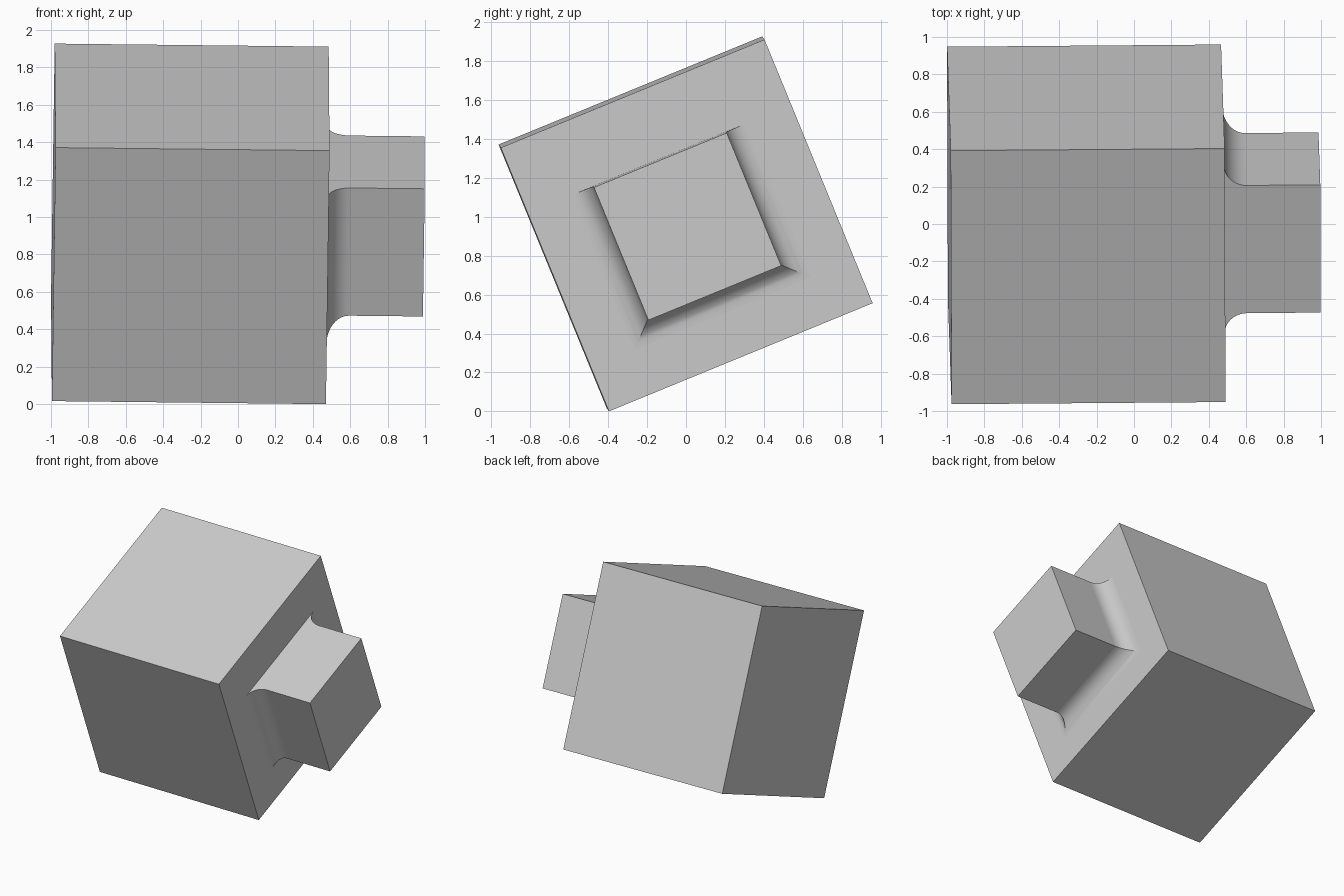
import bpy, bmesh, math
from mathutils import Matrix, Vector

if "Cube" in bpy.data.objects:
    bpy.data.objects.remove(bpy.data.objects["Cube"])

HALF = 0.7325      # half side of the large block
BOSS = 0.369       # half side of the square boss
LENGTH = 0.515     # boss length
R = 0.12           # fillet radius
STEPS = 10

grey = bpy.data.materials.new("plain grey")
grey.diffuse_color = (0.6, 0.6, 0.6, 1)
grey.use_nodes = True
grey.node_tree.nodes["Principled BSDF"].inputs["Base Color"].default_value = grey.diffuse_color

bm = bmesh.new()


def ring(x, side, top):
    """Section across the long axis: flared sides and underside, separate top."""
    pts = [(-side, -side), (side, -side), (side, top), (-side, top)]
    return [bm.verts.new((x, u, v)) for u, v in pts]


# block ends, then fillet sections (top of the boss stays flat), then boss end
rings = [ring(-HALF, HALF, HALF), ring(HALF, HALF, HALF)]
for i in range(STEPS + 1):
    t = math.pi / 2 * i / STEPS
    rings.append(ring(HALF + R * (1 - math.cos(t)), BOSS + R * (1 - math.sin(t)), BOSS))
rings.append(ring(HALF + LENGTH, BOSS, BOSS))

for a, b in zip(rings, rings[1:]):
    for i in range(4):
        j = (i + 1) % 4
        bm.faces.new((a[i], a[j], b[j], b[i]))
bm.faces.new(rings[0])
bm.faces.new(rings[-1])
bmesh.ops.recalc_face_normals(bm, faces=bm.faces)

# slight tilt of the long axis plus a roll around it
axis = Vector((1, 0.008, -0.011)).normalized()
roll = math.radians(22.3)
u = Vector((0, math.cos(roll), math.sin(roll)))
u = (u - axis * u.dot(axis)).normalized()
v = axis.cross(u)
rot = Matrix((axis, u, v)).transposed().to_4x4()
bm.transform(Matrix.Translation((-0.255, -0.002, 0.9637)) @ rot)

mesh = bpy.data.meshes.new("block_with_boss")
bm.to_mesh(mesh)
bm.free()
mesh.materials.append(grey)
obj = bpy.data.objects.new("block_with_boss", mesh)
bpy.context.collection.objects.link(obj)

# smooth fillets, flat large faces
bpy.context.view_layer.objects.active = obj
obj.select_set(True)
bpy.ops.object.shade_smooth_by_angle(angle=math.radians(30))
for p in mesh.polygons:
    if p.area > 0.15:
        p.use_smooth = False
